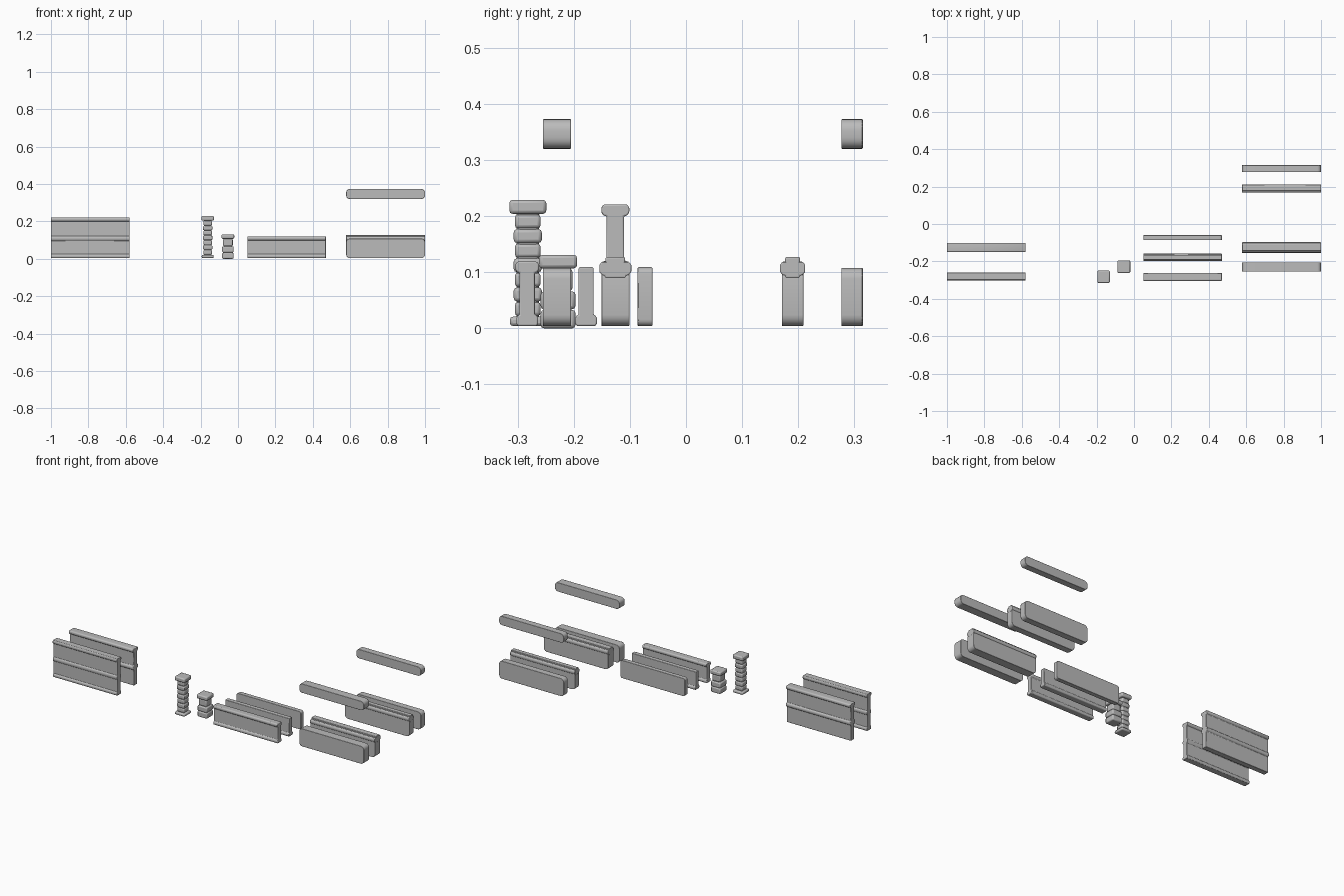
import bpy
import bmesh
import math

cube = bpy.data.objects.get("Cube")
if cube:
    bpy.data.objects.remove(cube, do_unlink=True)

stone = bpy.data.materials.new("grey stone")
stone.use_nodes = True
GREY = (0.5, 0.5, 0.5, 1)
stone.diffuse_color = GREY
stone.node_tree.nodes["Principled BSDF"].inputs["Base Color"].default_value = GREY


def finish(name, bm, bevel):
    """Turn a bmesh into a softly bevelled, smooth shaded object."""
    bmesh.ops.recalc_face_normals(bm, faces=bm.faces)
    mesh = bpy.data.meshes.new(name)
    bm.to_mesh(mesh)
    bm.free()
    mesh.materials.append(stone)
    obj = bpy.data.objects.new(name, mesh)
    bpy.context.collection.objects.link(obj)
    mod = obj.modifiers.new("soft edges", "BEVEL")
    mod.width = bevel
    mod.segments = 2
    mod.limit_method = "ANGLE"
    mod.angle_limit = math.radians(40)
    bpy.ops.object.select_all(action="DESELECT")
    bpy.context.view_layer.objects.active = obj
    obj.select_set(True)
    bpy.ops.object.shade_smooth_by_angle(angle=math.radians(50))
    return obj


def extrude(name, points, direction, bevel):
    bm = bmesh.new()
    face = bm.faces.new([bm.verts.new(p) for p in points])
    new = bmesh.ops.extrude_face_region(bm, geom=[face])["geom"]
    verts = [v for v in new if isinstance(v, bmesh.types.BMVert)]
    bmesh.ops.translate(bm, verts=verts, vec=direction)
    return finish(name, bm, bevel)


def wall(name, x0, x1, y, body, top, mouldings, bottom=0.004):
    """Wall with a mirrored section; mouldings are (z0, z1, half width)."""
    side = []
    if not mouldings or mouldings[0][0] > bottom:
        side.append((body, bottom))
    for z0, z1, half in mouldings:
        h = z1 - z0
        mid = (body + half) / 2
        side += [(mid, z0), (half, z0 + h * 0.25),
                 (half, z1 - h * 0.25), (mid, z1)]
        if z0 > bottom:
            side.insert(-4, (body, z0 - 0.001))
        if z1 < top:
            side.append((body, z1 + 0.001))
    if not mouldings or mouldings[-1][1] < top:
        side.append((body, top))
    section = [(x0, y + w, z) for w, z in side]
    section += [(x0, y - w, z) for w, z in reversed(side)]
    return extrude(name, section, (x1 - x0, 0, 0), 0.0025)


def rounded_slab(name, x0, x1, y, half, z0, z1, radius):
    """Slab whose ends are rounded as seen from the front."""
    points = []
    corners = [(x1 - radius, z1 - radius), (x0 + radius, z1 - radius),
               (x0 + radius, z0 + radius), (x1 - radius, z0 + radius)]
    for i, (cx, cz) in enumerate(corners):
        for k in range(6):
            a = math.pi / 2 * (i + k / 5)
            points.append((cx + radius * math.cos(a), y - half,
                           cz + radius * math.sin(a)))
    return extrude(name, points, (0, 2 * half, 0), 0.0015)


def pillar(name, x, y, blocks, core):
    """Stack of soft square blocks (z0, z1, width) around a core."""
    bm = bmesh.new()
    low, high = blocks[0][0], blocks[-1][1]
    for z0, z1, w in blocks + [(low + 0.005, high - 0.005, core)]:
        verts = bmesh.ops.create_cube(bm, size=1)["verts"]
        bmesh.ops.scale(bm, verts=verts, vec=(w, w, z1 - z0))
        bmesh.ops.translate(bm, verts=verts, vec=(x, y, (z0 + z1) / 2))
    return finish(name, bm, 0.006)


# Tall walls
band, coping = (0.098, 0.12), (0.201, 0.221)
wall("tall_wall_with_base", -1, -0.58, -0.28, 0.0135, 0.221,
     [(0.004, 0.023, 0.02), (*band, 0.02), (*coping, 0.021)])
wall("tall_wall", -1, -0.58, -0.126, 0.0155, 0.221,
     [(*band, 0.024), (*coping, 0.025)])

# Pillars
pitch = 0.026
shaft = [(0.022 + i * pitch, 0.022 + (i + 1) * pitch - 0.001,
          0.05 if i % 2 else 0.046) for i in range(7)]
pillar("tall_pillar", -0.162, -0.282,
       [(0.004, 0.021, 0.064)] + shaft + [(0.204, 0.229, 0.066)], 0.04)
pillar("short_pillar", -0.054, -0.228,
       [(0, 0.033, 0.062), (0.034, 0.066, 0.062),
        (0.067, 0.106, 0.052), (0.107, 0.131, 0.068)], 0.044)

# Low walls in the middle
base = (0.004, 0.023, 0.0195)
wall("low_wall_base_and_cap", 0.05, 0.47, -0.283, 0.0135, 0.119,
     [base, (0.1, 0.119, 0.021)])
wall("low_wall_base", 0.05, 0.47, -0.178, 0.0133, 0.109, [base])
rounded_slab("low_wall_plain", 0.05, 0.47, -0.073, 0.013, 0.004, 0.109, 0.012)

# Thicker low walls and loose beams
for label, y_plain, y_cap, half in (("wide", -0.23, -0.126, 0.025),
                                    ("narrow", 0.296, 0.19, 0.019)):
    rounded_slab(label + "_wall", 0.578, 1, y_plain, half, 0.004, 0.108, 0.02)
    rounded_slab(label + "_beam", 0.578, 1, y_plain, half, 0.32, 0.373, 0.02)
    rounded_slab(label + "_capped_wall", 0.578, 1, y_cap, half,
                 0.004, 0.108, 0.02)
    wall(label + "_wall_cap", 0.578, 1, y_cap, half - 0.006, 0.119,
         [(0.095, 0.119, half + 0.0035)], 0.09)
    wall(label + "_cap_ridge", 0.578, 1, y_cap, half * 0.7, 0.127, [], 0.112)
